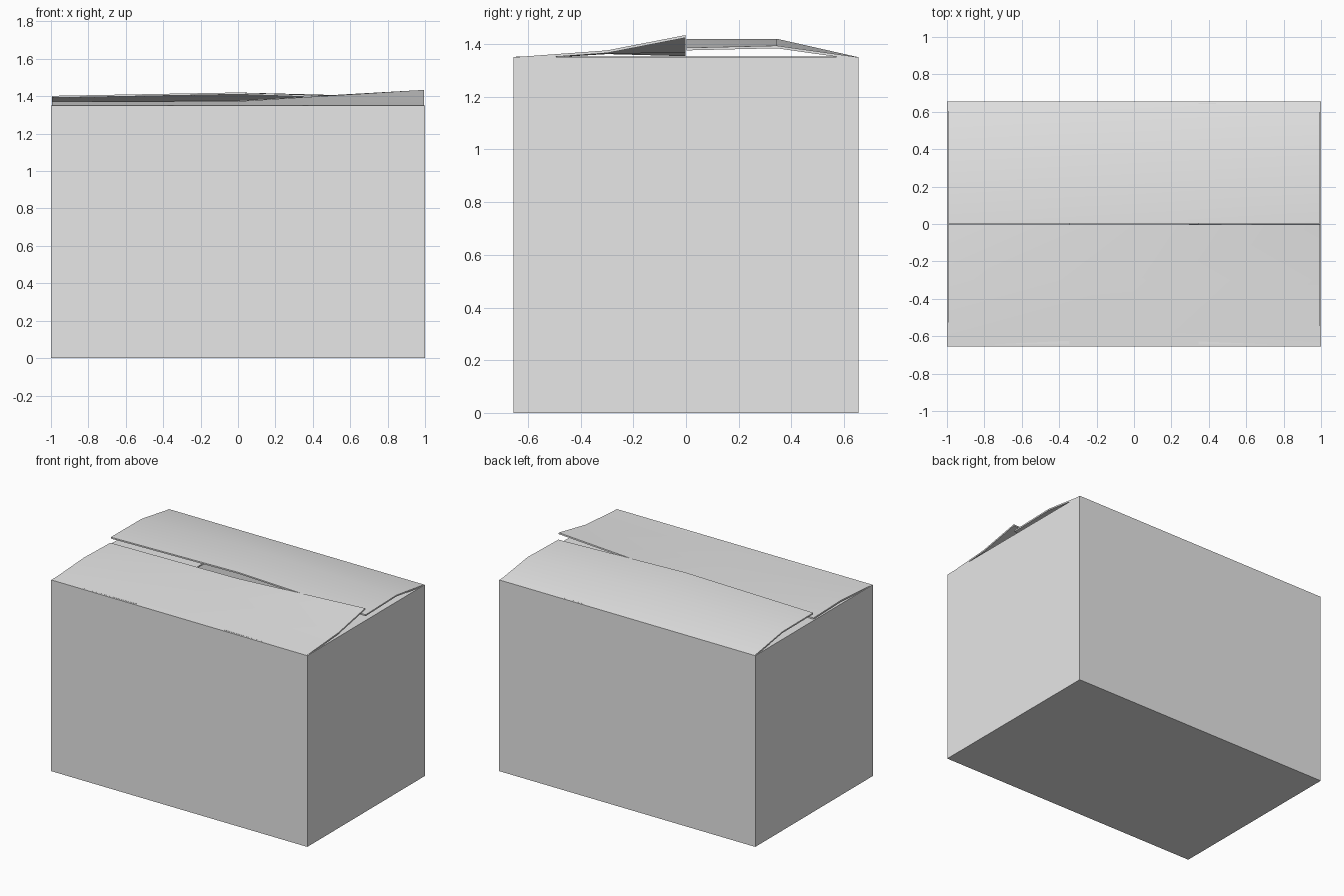
import bpy
import bmesh

default_cube = bpy.data.objects.get("Cube")
if default_cube:
    bpy.data.objects.remove(default_cube, do_unlink=True)

HALF_X, HALF_Y, HEIGHT = 1.0, 0.655, 1.35
BOARD = 0.01

# One plain board colour
board = bpy.data.materials.new("plain_grey_board")
board.use_nodes = True
colour = (0.8, 0.8, 0.8, 1.0)
board.diffuse_color = colour
board.node_tree.nodes["Principled BSDF"].inputs["Base Color"].default_value = colour


def make_object(name, bm, smooth=False):
    """Turn a bmesh sheet into a board with inward thickness."""
    mesh = bpy.data.meshes.new(name)
    bm.to_mesh(mesh)
    bm.free()
    mesh.materials.append(board)
    obj = bpy.data.objects.new(name, mesh)
    bpy.context.collection.objects.link(obj)
    solid = obj.modifiers.new("thickness", "SOLIDIFY")
    solid.thickness = BOARD
    solid.offset = -1
    bpy.ops.object.select_all(action="DESELECT")
    obj.select_set(True)
    bpy.context.view_layer.objects.active = obj
    bpy.ops.object.modifier_apply(modifier="thickness")
    if smooth:
        bpy.ops.object.shade_smooth_by_angle(angle=0.6)
    return obj


def make_sheet(name, rows, smooth=False):
    """Skin a grid of points, always facing upward."""
    bm = bmesh.new()
    grid = [[bm.verts.new(p) for p in row] for row in rows]
    for a, b in zip(grid, grid[1:]):
        for i in range(len(a) - 1):
            bm.faces.new((a[i], a[i + 1], b[i + 1], b[i]))
    bm.normal_update()
    if sum(f.normal.z for f in bm.faces) < 0:
        bmesh.ops.reverse_faces(bm, faces=bm.faces[:])
    return make_object(name, bm, smooth)


# Open-topped body
bm = bmesh.new()
bmesh.ops.create_cube(bm, size=1)
for v in bm.verts:
    v.co = (v.co.x * 2 * HALF_X, v.co.y * 2 * HALF_Y, (v.co.z + 0.5) * HEIGHT)
bm.normal_update()
bmesh.ops.delete(bm, geom=[f for f in bm.faces if f.normal.z > 0.9], context="FACES")
make_object("box_body", bm)


# Long flaps: heights at x = -1, 0, 1 along the crease and the free edge
def long_flap(name, side, crease_y, crease_z, edge_z):
    xs = (-0.995, 0, 0.995)
    lines = ((HALF_Y, (HEIGHT,) * 3), (crease_y, crease_z), (0.002, edge_z))
    rows = [[(x, side * y, z) for x, z in zip(xs, zs)] for y, zs in lines]
    make_sheet(name, rows, smooth=True)


long_flap("back_flap", 1, 0.345, (1.40, 1.42, 1.394), (1.402, 1.42, 1.386))
long_flap("front_flap", -1, 0.3, (1.372, 1.373, 1.376), (1.364, 1.378, 1.434))

# Short flaps folded flat beneath the long ones
for name, side in (("left_flap", 1), ("right_flap", -1)):
    rows = [[(side * x, y, z) for y in (-0.645, 0.645)]
            for x, z in ((HALF_X, HEIGHT), (0.345, HEIGHT + 0.002))]
    make_sheet(name, rows)
